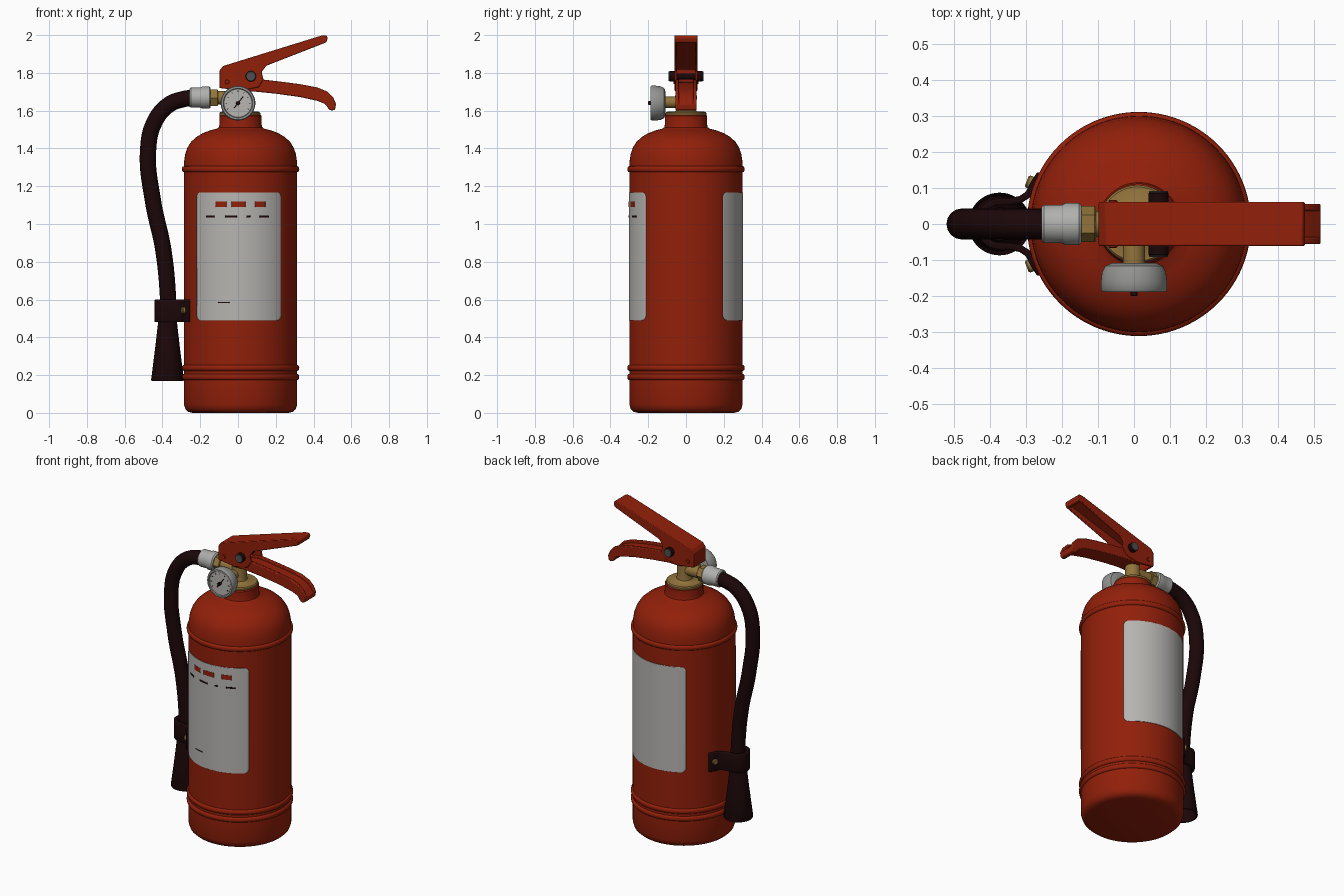
import bpy, bmesh, math

if "Cube" in bpy.data.objects:
    bpy.data.objects.remove(bpy.data.objects["Cube"])

def mat(name, r, g, b):
    m = bpy.data.materials.new(name)
    m.diffuse_color = (r, g, b, 1)
    m.use_nodes = True
    m.node_tree.nodes["Principled BSDF"].inputs["Base Color"].default_value = m.diffuse_color
    return m

RED = mat("red_paint", 0.285, 0.014, 0.003)
RUBBER = mat("dark_rubber", 0.011, 0.002, 0.0025)
BRASS = mat("brass", 0.29, 0.175, 0.045)
WHITE = mat("label_white", 0.47, 0.46, 0.44)
SILVER = mat("light_metal", 0.43, 0.43, 0.42)
GREY = mat("gauge_grey", 0.29, 0.29, 0.28)
STEEL = mat("dark_steel", 0.08, 0.08, 0.08)

def finish(name, bm, m, angle=35):
    bmesh.ops.recalc_face_normals(bm, faces=bm.faces)
    me = bpy.data.meshes.new(name)
    bm.to_mesh(me)
    bm.free()
    me.materials.append(m)
    me.shade_smooth()
    me.set_sharp_from_angle(angle=math.radians(angle))
    ob = bpy.data.objects.new(name, me)
    bpy.context.collection.objects.link(ob)
    return ob

def lathe(name, prof, m, axis='Z', c=(0, 0, 0), n=48):
    """Revolve (radius, height) points around an axis through c."""
    bm = bmesh.new()
    place = {'Z': lambda a, b, t: (c[0] + a, c[1] + b, c[2] + t),
             'Y': lambda a, b, t: (c[0] + a, c[1] + t, c[2] + b),
             'X': lambda a, b, t: (c[0] + t, c[1] + a, c[2] + b)}[axis]
    rings = []
    for r, t in prof:
        if r == 0:
            rings.append([bm.verts.new(place(0, 0, t))] * n)
        else:
            rings.append([bm.verts.new(place(r * math.cos(2 * math.pi * i / n),
                                             r * math.sin(2 * math.pi * i / n), t)) for i in range(n)])
    for A, B in zip(rings, rings[1:]):
        for i in range(n):
            j = (i + 1) % n
            bm.faces.new(list(dict.fromkeys((A[i], A[j], B[j], B[i]))))
    return finish(name, bm, m)

def rod(name, r, t0, t1, m, axis, c, n=32, ch=0.004):
    return lathe(name, [(0, t0), (r - ch, t0), (r, t0 + ch), (r, t1 - ch), (r - ch, t1), (0, t1)], m, axis, c, n)

def prisms(name, parts, m, bevel=0.0):
    """Extrude x-z outlines between two y values."""
    bm = bmesh.new()
    for pts, y0, y1 in parts:
        a = [bm.verts.new((x, y0, z)) for x, z in pts]
        b = [bm.verts.new((x, y1, z)) for x, z in pts]
        bm.faces.new(a)
        bm.faces.new(b)
        for i in range(len(pts)):
            j = (i + 1) % len(pts)
            bm.faces.new((a[i], a[j], b[j], b[i]))
    ob = finish(name, bm, m)
    if bevel:
        md = ob.modifiers.new("bevel", 'BEVEL')
        md.width, md.segments, md.limit_method = bevel, 2, 'ANGLE'
    return ob

CX = 0.0135   # cylinder axis

# Cylinder body with rolled beads
def bead(z):
    return [(0.3 + 0.011 * math.sin(math.pi * k / 6), z - 0.016 * math.cos(math.pi * k / 6)) for k in range(7)]

body = [(0, 0), (0.255, 0), (0.277, 0.006), (0.292, 0.02), (0.3, 0.045)]
body += bead(0.19) + bead(0.238) + bead(1.29)
body += [(0.299, 1.33), (0.293, 1.37), (0.281, 1.405), (0.262, 1.435), (0.235, 1.46), (0.2, 1.481),
         (0.16, 1.496), (0.125, 1.505), (0.115, 1.512), (0.112, 1.525), (0.112, 1.572), (0.107, 1.578), (0, 1.578)]
lathe("cylinder_body", body, RED, c=(CX, 0, 0), n=96)

# Curved sheets on the body with rounded corners
def sheet(name, a0, a1, z0, z1, m=WHITE, R=0.303, rad=0.028, cols=40):
    mid, half = (a0 + a1) / 2, (a1 - a0) / 2
    steps = [rad * (1 - math.cos(k * math.pi / 12)) for k in range(7)]
    bm = bmesh.new()
    rows = []
    for z, d in [(z0 + s, s) for s in steps] + [(z1 - s, s) for s in reversed(steps)]:
        w = half - (rad - math.sqrt(max(0, rad**2 - (rad - d)**2))) / 0.3
        rows.append([bm.verts.new((CX + R * math.cos(mid + w * (2 * i / cols - 1)),
                                   R * math.sin(mid + w * (2 * i / cols - 1)), z)) for i in range(cols + 1)])
    for A, B in zip(rows, rows[1:]):
        for i in range(cols):
            bm.faces.new((A[i], A[i + 1], B[i + 1], B[i]))
    ob = finish(name, bm, m)
    md = ob.modifiers.new("thickness", 'SOLIDIFY')
    md.thickness = 0.003

Q = math.pi / 2
sheet("front_label", -Q - 0.875, -Q + 0.79, 0.49, 1.168)
sheet("back_label", Q - 0.864, Q + 0.65, 0.49, 1.168)

# Plain printed bars on the front label
bars = [(-0.12, -0.06, 1.09, 1.12, RED), (-0.035, 0.04, 1.09, 1.12, RED), (0.09, 0.145, 1.09, 1.12, RED),
        (-0.17, -0.125, 1.035, 1.045, RUBBER), (-0.07, -0.005, 1.035, 1.045, RUBBER),
        (0.045, 0.065, 1.035, 1.045, RUBBER), (0.115, 0.165, 1.035, 1.045, RUBBER),
        (-0.105, -0.045, 0.583, 0.588, RUBBER)]
for k, (x0, x1, z0, z1, m) in enumerate(bars):
    sheet(f"label_bar_{k + 1}", -math.acos((x0 - CX) / 0.304), -math.acos((x1 - CX) / 0.304),
          z0, z1, m, 0.3045, 0.002, 6)

# Brass valve
lathe("valve_collar", [(0, 1.57), (0.104, 1.57), (0.108, 1.576), (0.108, 1.588), (0.103, 1.594),
                       (0.06, 1.596), (0.047, 1.606), (0.044, 1.63), (0.044, 1.755), (0, 1.755)], BRASS, c=(0.01, 0, 0))
rod("hose_outlet", 0.036, -0.18, 0.0, BRASS, 'X', (0, 0, 1.668))
rod("outlet_nut", 0.05, -0.15, -0.105, BRASS, 'X', (0, 0, 1.668), n=6)
rod("gauge_connector", 0.03, -0.125, 0.0, BRASS, 'Y', (0, 0, 1.645))

# Hose fitting
lathe("hose_fitting", [(0, -0.145), (0.052, -0.145), (0.058, -0.152), (0.058, -0.19), (0.053, -0.2),
                       (0.053, -0.25), (0.048, -0.256), (0, -0.256)], SILVER, 'X', (0, 0, 1.669))

# Pressure gauge
G = (0.0, 0, 1.64)
lathe("gauge_case", [(0, -0.108), (0.06, -0.108), (0.08, -0.116), (0.089, -0.135), (0.092, -0.16), (0.092, -0.182),
                     (0.088, -0.188), (0.078, -0.188), (0.075, -0.18), (0, -0.18)], GREY, 'Y', G)
rod("gauge_dial", 0.075, -0.183, -0.178, WHITE, 'Y', G, ch=0.001)
rod("gauge_hub", 0.01, -0.2, -0.18, RUBBER, 'Y', G, 16, 0.002)

def bar(ang, r0, r1, w):
    dx, dz = math.cos(ang), math.sin(ang)
    return ([(G[0] + r * dx - s * w * dz, G[2] + r * dz + s * w * dx)
             for r, s in ((r0, -1), (r1, -1), (r1, 1), (r0, 1))], -0.1855, -0.182)

marks = [bar(math.radians(-30 + 30 * k), 0.058, 0.066, 0.0015) for k in range(9)]
prisms("gauge_needle_and_ticks", marks + [bar(math.radians(52), -0.035, 0.045, 0.003)], RUBBER)

# Upper lever: channel open below
side = [(-0.098, 1.72), (-0.098, 1.812), (-0.08, 1.836), (0.44, 1.997), (0.468, 1.999), (0.475, 1.985),
        (0.468, 1.962), (0.43, 1.947), (0.15, 1.838), (0.125, 1.805), (0.135, 1.765), (0.11, 1.725), (0.02, 1.705)]
web = [(-0.098, 1.72), (-0.098, 1.812), (-0.08, 1.836), (0.44, 1.997), (0.468, 1.999), (0.475, 1.985),
       (0.468, 1.962), (0.45, 1.958), (0.44, 1.977), (-0.075, 1.817), (-0.084, 1.72)]
prisms("upper_lever", [(side, -0.061, -0.047), (side, 0.047, 0.061), (web, -0.061, 0.061)], RED, 0.004)

# Lower lever: shallow groove along the top
top = [(0.0, 1.745), (0.13, 1.765), (0.24, 1.752), (0.33, 1.74), (0.42, 1.723), (0.475, 1.7), (0.505, 1.668), (0.519, 1.635)]
low = [(0.514, 1.606), (0.498, 1.6), (0.482, 1.606), (0.462, 1.635), (0.42, 1.652), (0.33, 1.672), (0.2, 1.69), (0.08, 1.702), (0.0, 1.7)]
core = [(x - 0.006, z - 0.014) for x, z in top[:-1]] + [top[-1]] + low
prisms("lower_lever", [(top + low, -0.056, -0.036), (top + low, 0.036, 0.056), (core, -0.05, 0.05)], RED, 0.005)

# Pivot pin with capped ends, and small rivets
for s, nm in ((-1, "front"), (1, "back")):
    def ends(a, b):
        return sorted((s * a, s * b))
    rod("pivot_cap_" + nm, 0.028, *ends(0.055, 0.088), RUBBER, 'Y', (0.068, 0, 1.782), 24, 0.003)
    rod("pivot_face_" + nm, 0.026, *ends(0.086, 0.092), STEEL, 'Y', (0.068, 0, 1.782), 24, 0.002)
    rod("lever_rivet_" + nm, 0.012, *ends(0.05, 0.066), RED, 'Y', (-0.058, 0, 1.752), 16, 0.002)
rod("pivot_pin", 0.016, -0.07, 0.07, RUBBER, 'Y', (0.068, 0, 1.782))

# Hose
cu = bpy.data.curves.new("hose", 'CURVE')
cu.dimensions = '3D'
cu.bevel_depth, cu.bevel_resolution, cu.resolution_u, cu.use_fill_caps = 0.043, 6, 10, True
path = [(-0.24, 1.668), (-0.285, 1.662), (-0.365, 1.632), (-0.442, 1.54), (-0.476, 1.39), (-0.451, 1.127),
        (-0.395, 0.86), (-0.37, 0.6), (-0.367, 0.45)]
sp = cu.splines.new('BEZIER')
sp.bezier_points.add(len(path) - 1)
for p, (x, z) in zip(sp.bezier_points, path):
    p.co = (x, 0, z)
    p.handle_left_type = p.handle_right_type = 'AUTO'
cu.materials.append(RUBBER)
bpy.context.collection.objects.link(bpy.data.objects.new("hose", cu))

# Nozzle, hollow at the mouth
lathe("nozzle", [(0, 0.52), (0.046, 0.52), (0.05, 0.48), (0.066, 0.34), (0.087, 0.175), (0.085, 0.17),
                 (0.078, 0.17), (0.055, 0.32), (0, 0.34)], RUBBER, c=(-0.373, 0, 0))

# Hose clip: band around the hose with flanges on the body
half = [(-0.259, 0.14), (-0.278, 0.112), (-0.292, 0.083), (-0.315, 0.068), (-0.345, 0.062)]
arc = [(-0.37 - 0.062 * math.sin(math.pi * k / 12), 0.062 * math.cos(math.pi * k / 12)) for k in range(13)]
line = half + arc + [(x, -y) for x, y in reversed(half)]
bm = bmesh.new()
lo = [bm.verts.new((x, y, 0.48)) for x, y in line]
hi = [bm.verts.new((x, y, 0.6)) for x, y in line]
for i in range(len(line) - 1):
    bm.faces.new((lo[i], lo[i + 1], hi[i + 1], hi[i]))
clip = finish("hose_clip", bm, RUBBER)
md = clip.modifiers.new("thickness", 'SOLIDIFY')
md.thickness, md.offset = 0.02, 0
md = clip.modifiers.new("bevel", 'BEVEL')
md.width, md.segments, md.limit_method = 0.005, 2, 'ANGLE'

# Clip screws
for s, nm in ((-1, "front"), (1, "back")):
    ob = rod("clip_screw_" + nm, 0.018, 0.0, 0.02, BRASS, 'Z', (0, 0, 0), 16)
    ob.location = (-0.279, s * 0.112, 0.543)
    ob.rotation_euler = (0, math.pi / 2, math.pi - s * 0.38)
